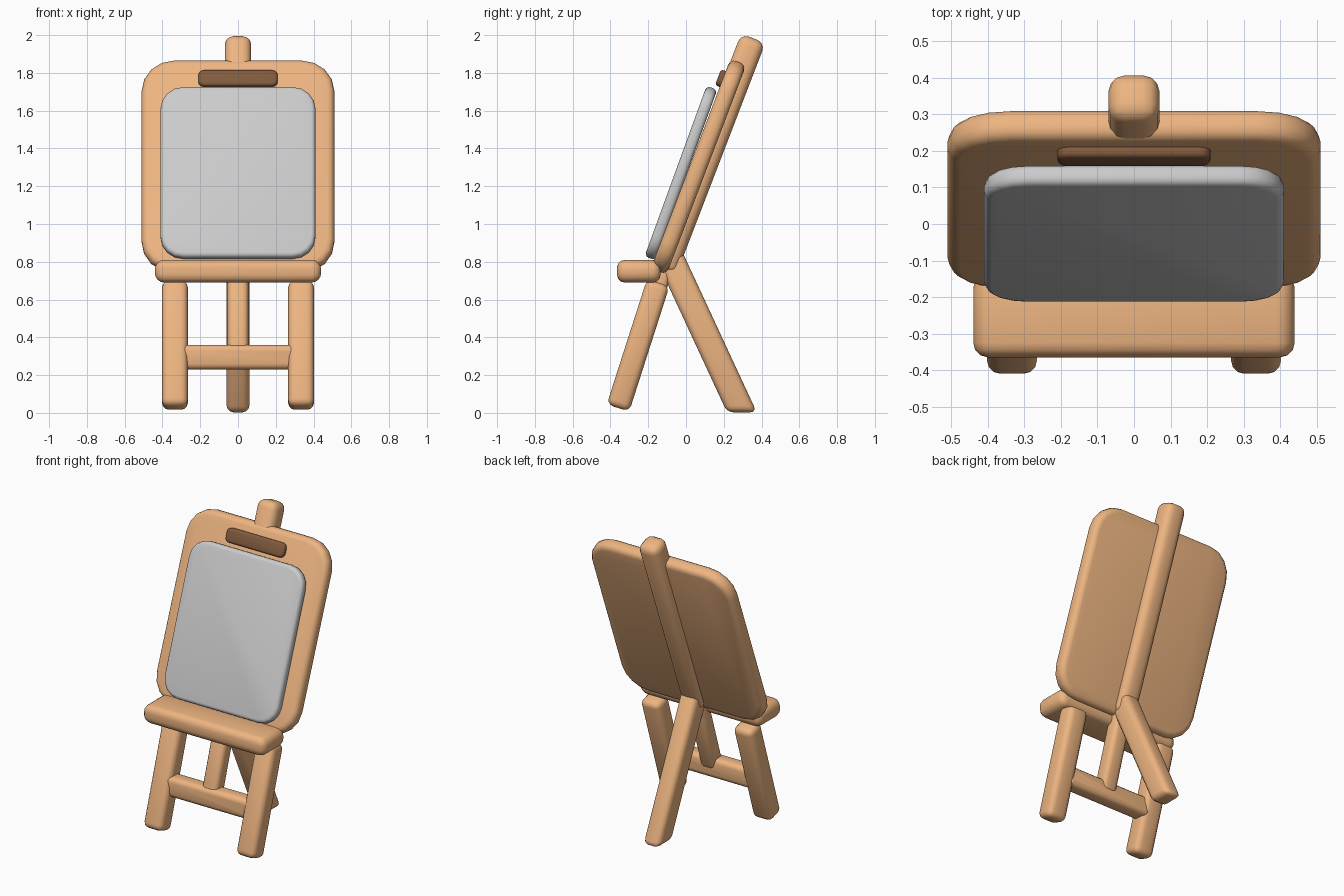
import bpy, bmesh, math
from mathutils import Vector, Matrix

if "Cube" in bpy.data.objects:
    bpy.data.objects.remove(bpy.data.objects["Cube"])


def material(name, rgb):
    m = bpy.data.materials.new(name)
    m.diffuse_color = (*rgb, 1)
    m.use_nodes = True
    m.node_tree.nodes["Principled BSDF"].inputs["Base Color"].default_value = m.diffuse_color
    return m


WOOD = material("wood", (0.85, 0.46, 0.22))
DARK = material("dark_wood", (0.22, 0.105, 0.05))


def finish(name, bm, mat, bevel, segs=3):
    """Round the sharp edges and make a smooth-shaded object."""
    bmesh.ops.recalc_face_normals(bm, faces=bm.faces)
    sharp = [e for e in bm.edges if e.calc_face_angle(0) > math.radians(50)]
    bmesh.ops.bevel(bm, geom=sharp, offset=bevel, segments=segs, profile=0.5,
                    affect='EDGES', clamp_overlap=True)
    me = bpy.data.meshes.new(name)
    bm.to_mesh(me)
    bm.free()
    ob = bpy.data.objects.new(name, me)
    bpy.context.collection.objects.link(ob)
    if mat:
        me.materials.append(mat)
    bpy.ops.object.select_all(action='DESELECT')
    ob.select_set(True)
    bpy.context.view_layer.objects.active = ob
    bpy.ops.object.shade_smooth_by_angle(angle=math.radians(45))
    return ob


def slab(name, centre, w, d, h, radius, bevel, lean=0, mat=WOOD):
    """Rounded panel, w along x, d deep, h tall, leaning back by lean degrees."""
    bm = bmesh.new()
    ring = []
    for sx, sz, a0 in ((1, 1, 0), (-1, 1, 90), (-1, -1, 180), (1, -1, 270)):
        for i in range(5):
            a = math.radians(a0 + 22.5 * i)
            ring.append(bm.verts.new((sx * (w / 2 - radius) + radius * math.cos(a), -d / 2,
                                      sz * (h / 2 - radius) + radius * math.sin(a))))
    face = bm.faces.new(ring)
    ext = bmesh.ops.extrude_face_region(bm, geom=[face], use_keep_orig=True)
    bmesh.ops.translate(bm, vec=(0, d, 0),
                        verts=[g for g in ext["geom"] if isinstance(g, bmesh.types.BMVert)])
    bm.transform(Matrix.Translation(centre) @ Matrix.Rotation(math.radians(-lean), 4, 'X'))
    return finish(name, bm, mat, bevel)


def beam(name, p0, p1, w, d, bevel, level=False):
    """Rounded bar in the yz plane from p0 (low) to p1; level cuts the foot flat."""
    p0, p1 = Vector(p0), Vector(p1)
    axis = (p1 - p0).normalized()
    side = Vector((1, 0, 0)).cross(axis)
    bm = bmesh.new()
    bmesh.ops.create_cube(bm, size=1)
    for v in bm.verts:
        low = v.co.z < 0
        v.co = (p0 if low else p1) + Vector((v.co.x * w, 0, 0)) + side * (v.co.y * d)
        if low and level:
            v.co += axis * ((p0.z - v.co.z) / axis.z)
    return finish(name, bm, WOOD, bevel)


# Leaning board, canvas and clip
slab("back_board", (0, 0.066, 1.303), 1.02, 0.09, 1.19, 0.17, 0.035, 20.8)
slab("canvas", (0, -0.027, 1.27), 0.82, 0.06, 0.96, 0.12, 0.022, 20, None)
slab("canvas_clip", (0, 0.193, 1.768), 0.42, 0.05, 0.09, 0.03, 0.015, 20.5, DARK)

# Tray and crossbar
slab("tray", (0, -0.25, 0.75), 0.88, 0.23, 0.12, 0.05, 0.04)
slab("crossbar", (0, -0.27, 0.295), 0.62, 0.10, 0.13, 0.03, 0.03)

# Front legs
for s, label in ((-1, "left"), (1, "right")):
    beam("front_leg_" + label, (s * 0.334, -0.36, 0.026), (s * 0.334, -0.147, 0.69),
         0.136, 0.125, 0.035)

# Central posts and rear prop
beam("upper_post", (0, -0.118, 0.75), (0, 0.356, 1.983), 0.14, 0.138, 0.045)
beam("lower_post", (0, -0.27, 0.295), (0, -0.118, 0.77), 0.11, 0.10, 0.03)
beam("back_leg", (0, 0.296, 0.003), (0, -0.09, 0.835), 0.12, 0.143, 0.035, True)
